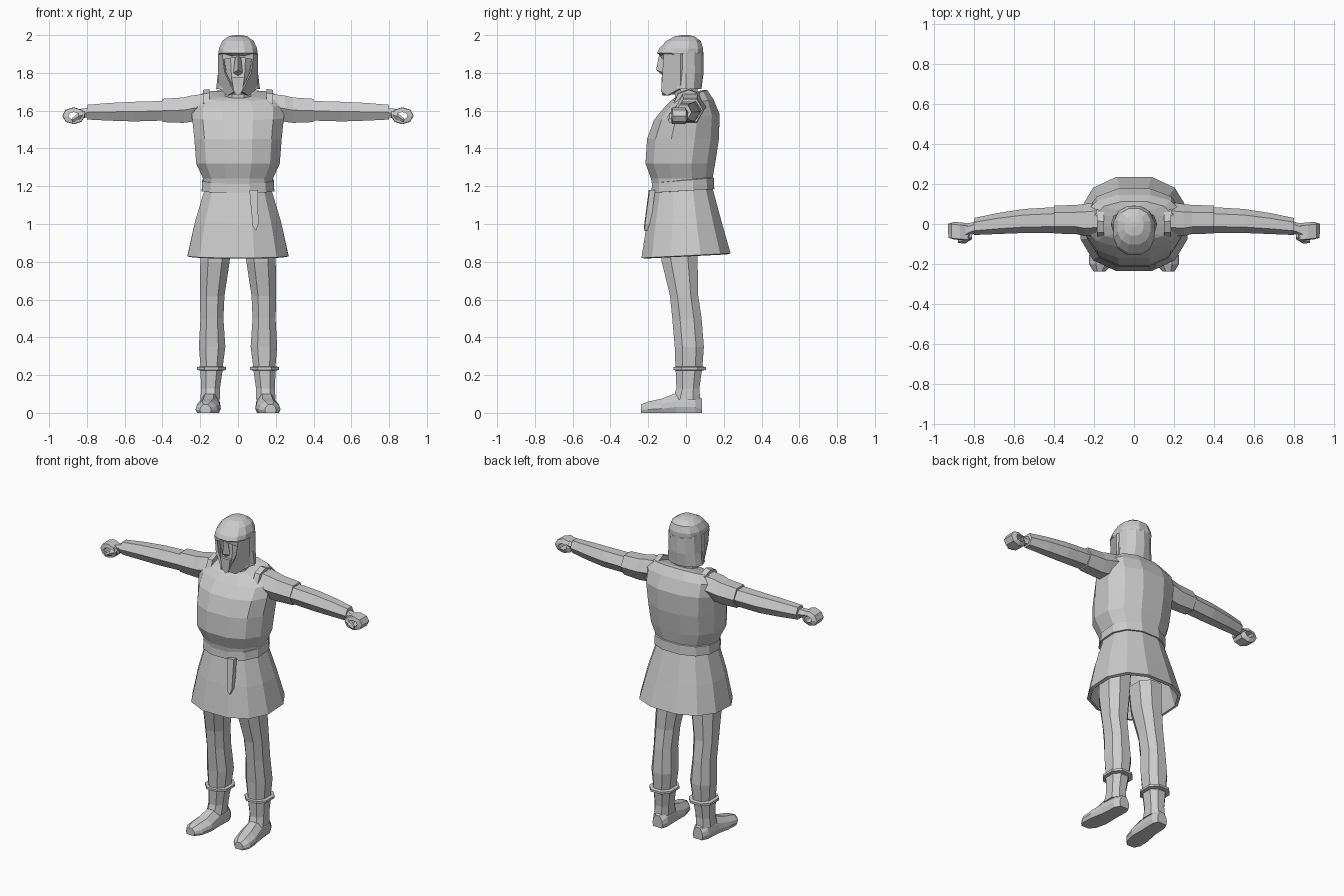
import bpy, bmesh, math

grey = bpy.data.materials.new("stone_grey")
grey.diffuse_color = (0.6, 0.6, 0.6, 1)


def power(v, p):
    return math.copysign(abs(v) ** p, v)


def flat_ring(n, hw, yf, yb, zf, zb=None, cx=0.0, p=0.85):
    """Horizontal rounded ring; zf/zb let it tilt from front to back."""
    zb = zf if zb is None else zb
    pts = []
    for i in range(n):
        a = 2 * math.pi * (i + 0.5) / n
        s, t = power(math.sin(a), p), power(math.cos(a), p)
        k = (1 - t) / 2 / max(1e-6, 1)
        pts.append((cx + hw * s, (yf + yb) / 2 - t * (yb - yf) / 2, zf + (zb - zf) * k))
    return pts


def arm_ring(n, x, y0, y1, z0, z1, slant=0.0):
    """Upright ring around the x axis."""
    pts = []
    for i in range(n):
        a = 2 * math.pi * i / n
        c, s = math.cos(a), math.sin(a)
        pts.append((x + slant * s, (y0 + y1) / 2 + c * (y1 - y0) / 2, (z0 + z1) / 2 + s * (z1 - z0) / 2))
    return pts


def make(name, verts, faces, mirror=False, thick=0.0):
    me = bpy.data.meshes.new(name)
    me.from_pydata(verts, [], faces)
    bm = bmesh.new()
    bm.from_mesh(me)
    bmesh.ops.recalc_face_normals(bm, faces=bm.faces)
    bm.to_mesh(me)
    bm.free()
    me.materials.append(grey)
    ob = bpy.data.objects.new(name, me)
    bpy.context.collection.objects.link(ob)
    if thick:
        m = ob.modifiers.new("thickness", 'SOLIDIFY')
        m.thickness, m.offset = thick, -1
    if mirror:
        ob.modifiers.new("mirror", 'MIRROR')
    return ob


def loft(name, rings, caps=(True, True), closed=False, **kw):
    n = len(rings[0])
    verts = [p for r in rings for p in r]
    faces = []
    count = len(rings)
    for j in range(count if closed else count - 1):
        a, b = j * n, ((j + 1) % count) * n
        for i in range(n):
            k = (i + 1) % n
            faces.append((a + i, a + k, b + k, b + i))
    if not closed:
        if caps[0]:
            faces.append(tuple(range(n)))
        if caps[1]:
            faces.append(tuple(range((count - 1) * n, count * n)))
    return make(name, verts, faces, **kw)


def prism(name, outline, offset, mirror=False):
    """Plate: an outline and its copy shifted by offset."""
    back = [tuple(c + d for c, d in zip(p, offset)) for p in outline]
    return loft(name, [outline, back], mirror=mirror)


# Tunic body
loft("tunic_body", [flat_ring(12, *r) for r in (
    (0.185, -0.18, 0.14, 1.18), (0.19, -0.19, 0.145, 1.24), (0.228, -0.22, 0.16, 1.32),
    (0.238, -0.212, 0.18, 1.45), (0.25, -0.175, 0.183, 1.55, 1.58), (0.25, -0.12, 0.15, 1.615, 1.66),
    (0.20, -0.085, 0.115, 1.65, 1.71), (0.11, -0.065, 0.09, 1.665, 1.71))])
# Skirt, open underneath
loft("tunic_skirt", [flat_ring(12, *r) for r in (
    (0.18, -0.175, 0.145, 1.19), (0.235, -0.212, 0.195, 1.01), (0.275, -0.243, 0.243, 0.82, 0.845))],
    caps=(False, False), thick=0.02)
# Belt and hanging strap
loft("belt", [flat_ring(12, *r) for r in (
    (0.187, -0.175, 0.145, 1.165, 1.185), (0.198, -0.188, 0.155, 1.165, 1.185),
    (0.195, -0.185, 0.152, 1.215, 1.245), (0.183, -0.172, 0.142, 1.22, 1.25))], closed=True)
prism("belt_strap", [(0.06, -0.197, 1.18), (0.105, -0.193, 1.18), (0.108, -0.217, 1.0),
                     (0.095, -0.222, 0.965), (0.078, -0.222, 0.99)], (0, 0.03, 0))

# Sleeves, shoulder bands and arms
loft("sleeve", [arm_ring(6, *r) for r in (
    (0.17, -0.06, 0.11, 1.55, 1.70), (0.25, -0.06, 0.10, 1.53, 1.69),
    (0.29, -0.05, 0.095, 1.525, 1.68), (0.40, -0.048, 0.092, 1.53, 1.672))], mirror=True)
loft("shoulder_band", [arm_ring(8, *r) for r in (
    (0.15, -0.065, 0.09, 1.57, 1.715), (0.185, -0.065, 0.095, 1.57, 1.71))], mirror=True)
loft("forearm", [arm_ring(6, *r) for r in (
    (0.38, -0.045, 0.085, 1.54, 1.66), (0.55, -0.045, 0.075, 1.535, 1.655),
    (0.68, -0.05, 0.055, 1.54, 1.648), (0.80, -0.055, 0.03, 1.547, 1.637))], mirror=True)
# Hands: wrist and palm, curled fingers, thumb
loft("palm", [arm_ring(6, *r) for r in (
    (0.78, -0.045, 0.02, 1.56, 1.62), (0.82, -0.055, 0.005, 1.56, 1.615),
    (0.85, -0.075, 0.005, 1.575, 1.61))], mirror=True)
fingers = []
for i in range(8):
    a = math.pi * 2 * i / 8
    c, s = math.cos(a), math.sin(a)
    sec = []
    for rx, rz, y in ((0.028, 0.02, -0.08), (0.058, 0.043, -0.075), (0.06, 0.045, -0.005), (0.028, 0.02, 0.008)):
        sec.append((0.87 + rx * c, y + 0.1 * rx * c, 1.573 + rz * s))
    fingers.append(sec)
loft("curled_fingers", fingers, closed=True, mirror=True)
loft("thumb", [arm_ring(6, *r) for r in (
    (0.81, -0.075, -0.03, 1.56, 1.60), (0.845, -0.098, -0.055, 1.55, 1.59),
    (0.88, -0.095, -0.065, 1.535, 1.56))], mirror=True)

# Legs, boot cuffs and boots
loft("leg", [flat_ring(8, hw, yf, yb, z, None, cx) for hw, yf, yb, z, cx in (
    (0.088, -0.145, 0.07, 0.95, 0.115), (0.083, -0.135, 0.068, 0.80, 0.122), (0.07, -0.09, 0.07, 0.62, 0.137),
    (0.065, -0.078, 0.088, 0.50, 0.138), (0.075, -0.065, 0.10, 0.35, 0.137), (0.06, -0.06, 0.09, 0.22, 0.14))],
    mirror=True)
loft("boot_cuff", [flat_ring(8, hw, yf, yb, z, None, 0.14) for hw, yf, yb, z in (
    (0.06, -0.055, 0.085, 0.223), (0.083, -0.073, 0.112, 0.228),
    (0.083, -0.073, 0.112, 0.242), (0.06, -0.055, 0.085, 0.247))], closed=True, mirror=True)
loft("boot_shaft", [flat_ring(8, hw, yf, yb, z, None, cx) for hw, yf, yb, z, cx in (
    (0.064, -0.06, 0.09, 0.235, 0.14), (0.053, -0.055, 0.075, 0.13, 0.145), (0.055, -0.075, 0.08, 0.07, 0.148))],
    mirror=True)
foot = []
for y, cx, hw, top in ((0.085, 0.143, 0.035, 0.075), (0.05, 0.145, 0.053, 0.10), (-0.05, 0.15, 0.055, 0.105),
                       (-0.13, 0.157, 0.066, 0.075), (-0.20, 0.167, 0.058, 0.06), (-0.237, 0.172, 0.03, 0.045)):
    foot.append([(cx + hw * u, y, 0.0 if w == 0 else top * w) for u, w in (
        (-0.85, 0), (0.85, 0), (1, 0.3), (0.9, 0.62), (0.4, 1), (-0.4, 1), (-0.9, 0.62), (-1, 0.3))])
loft("boot_foot", foot, mirror=True)

# Neck and head
loft("neck", [flat_ring(8, *r) for r in (
    (0.075, -0.06, 0.07, 1.64), (0.065, -0.07, 0.06, 1.80))])
loft("face", [flat_ring(8, *r) for r in (
    (0.03, -0.118, 0.0, 1.685), (0.065, -0.122, 0.05, 1.73),
    (0.085, -0.115, 0.06, 1.82), (0.09, -0.115, 0.07, 1.91))])
# Helmet dome with brim
loft("helmet_dome", [flat_ring(12, *r) for r in (
    (0.095, -0.125, 0.085, 1.885), (0.106, -0.158, 0.094, 1.905), (0.104, -0.145, 0.094, 1.93),
    (0.085, -0.105, 0.08, 1.97), (0.05, -0.06, 0.045, 1.994), (0.015, -0.018, 0.014, 2.0))])
# Helmet sides and neck guard: ring left open around the face
rows = []
for hw, yb, z in ((0.104, 0.092, 1.91), (0.106, 0.093, 1.80), (0.116, 0.082, 1.715)):
    rows.append([(hw * math.sin(a), yb * math.cos(a) if math.cos(a) > 0 else 0.095 * math.cos(a), z)
                 for a in (math.radians(-150 + 30 * i) for i in range(11))])
quads = [(j * 11 + i, j * 11 + i + 1, j * 11 + i + 12, j * 11 + i + 11) for j in range(2) for i in range(10)]
make("helmet_sides", [p for r in rows for p in r], quads, thick=0.012)
# Cheek guards sweeping to the chin, nose and brow
prism("cheek_guard", [(0.107, -0.03, 1.90), (0.083, -0.118, 1.90), (0.07, -0.125, 1.80), (0.022, -0.132, 1.70),
                      (0.055, -0.10, 1.68), (0.106, -0.03, 1.72)], (-0.008, 0.012, 0), mirror=True)
make("nose", [(-0.013, -0.125, 1.90), (0.013, -0.125, 1.90), (0, -0.142, 1.90), (-0.025, -0.115, 1.80),
              (0.025, -0.115, 1.80), (0, -0.158, 1.815), (0, -0.12, 1.785)],
     [(0, 1, 2), (0, 2, 5, 3), (2, 1, 4, 5), (3, 5, 6), (5, 4, 6), (0, 3, 6, 4, 1)])
prism("brow", [(0.0, -0.135, 1.885), (0.08, -0.12, 1.87), (0.083, -0.12, 1.90), (0.0, -0.14, 1.905)],
      (0, 0.03, 0), mirror=True)
prism("mouth_plate", [(-0.035, -0.13, 1.775), (0.035, -0.13, 1.775), (0.022, -0.128, 1.70), (0, -0.125, 1.68),
                      (-0.022, -0.128, 1.70)], (0, 0.03, 0))
